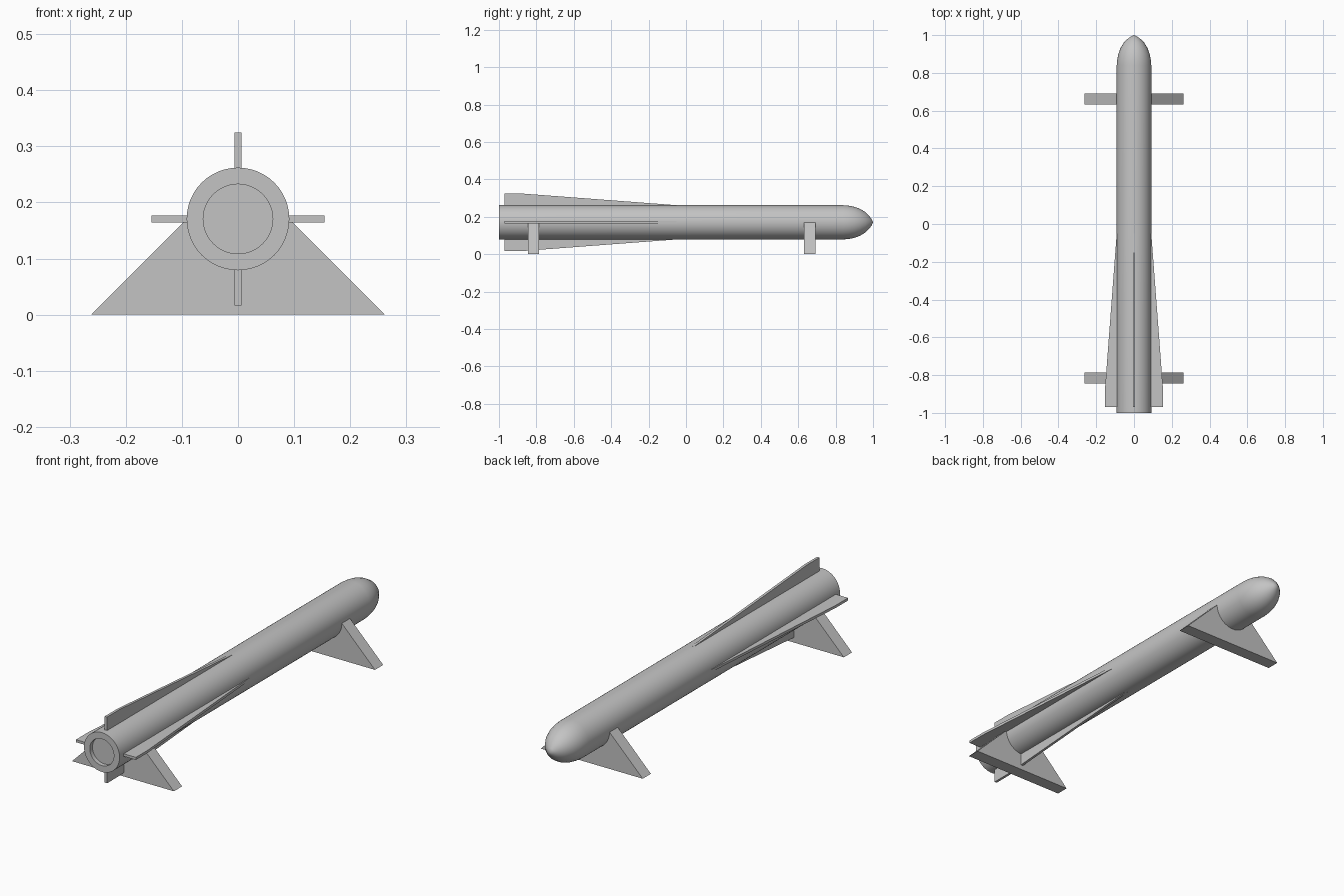
import bpy, bmesh, math
from mathutils import Matrix, Vector

cube = bpy.data.objects.get("Cube")
if cube:
    bpy.data.objects.remove(cube, do_unlink=True)

AXIS_Z = 0.1705   # height of the body axis
RADIUS = 0.0915

grey = bpy.data.materials.new("plain grey")
grey.use_nodes = True
colour = (0.55, 0.55, 0.55, 1)
grey.diffuse_color = colour
grey.node_tree.nodes["Principled BSDF"].inputs["Base Color"].default_value = colour


def finish(bm, name):
    bmesh.ops.recalc_face_normals(bm, faces=bm.faces)
    mesh = bpy.data.meshes.new(name)
    bm.to_mesh(mesh)
    bm.free()
    mesh.materials.append(grey)
    obj = bpy.data.objects.new(name, mesh)
    bpy.context.collection.objects.link(obj)
    return obj


def plate(name, outline, thickness, transform):
    """Flat outline in XY, extruded evenly to both sides along Z."""
    bm = bmesh.new()
    face = bm.faces.new([bm.verts.new((x, y, -thickness / 2)) for x, y in outline])
    top = bmesh.ops.extrude_face_region(bm, geom=[face])
    verts = [v for v in top["geom"] if isinstance(v, bmesh.types.BMVert)]
    bmesh.ops.translate(bm, verts=verts, vec=(0, 0, thickness))
    bm.transform(transform)
    return finish(bm, name)


# Body: lathed profile with recessed tail nozzle and pointed round nose
profile = [(0, -0.98), (0.062, -0.98), (0.062, -1), (RADIUS, -1), (RADIUS, 0.84),
           (0.089, 0.87), (0.083, 0.9), (0.072, 0.93), (0.054, 0.96),
           (0.034, 0.98), (0.016, 0.993), (0, 1)]
bm = bmesh.new()
verts = [bm.verts.new((r, y, 0)) for r, y in profile]
edges = [bm.edges.new(pair) for pair in zip(verts, verts[1:])]
bmesh.ops.spin(bm, geom=verts + edges, cent=(0, 0, 0), axis=(0, 1, 0),
               angle=math.tau, steps=48)
bmesh.ops.remove_doubles(bm, verts=bm.verts, dist=0.0001)
bm.transform(Matrix.Translation((0, 0, AXIS_Z)))
body = finish(bm, "body")
bpy.context.view_layer.objects.active = body
body.select_set(True)
bpy.ops.object.shade_smooth_by_angle(angle=math.radians(35))
body.select_set(False)

# Four long tapering tail fins around the body
fin_outline = [(0.05, -0.97), (0.154, -0.97), (0.154, -0.88),
               (RADIUS, -0.05), (0.05, -0.05)]
for i, side in enumerate(("left", "lower", "right", "upper")):
    turn = Matrix.Rotation(i * math.pi / 2, 4, 'Y')
    plate(side + "_fin", fin_outline, 0.012,
          Matrix.Translation((0, 0, AXIS_Z)) @ turn)

# Two triangular cradle stands
stand_outline = [(-0.262, 0), (0.262, 0), (0.01, 0.252), (-0.01, 0.252)]
for name, y in (("tail_stand", -0.815), ("nose_stand", 0.662)):
    plate(name, stand_outline, 0.06,
          Matrix.Translation((0, y, 0)) @ Matrix.Rotation(math.pi / 2, 4, 'X'))
